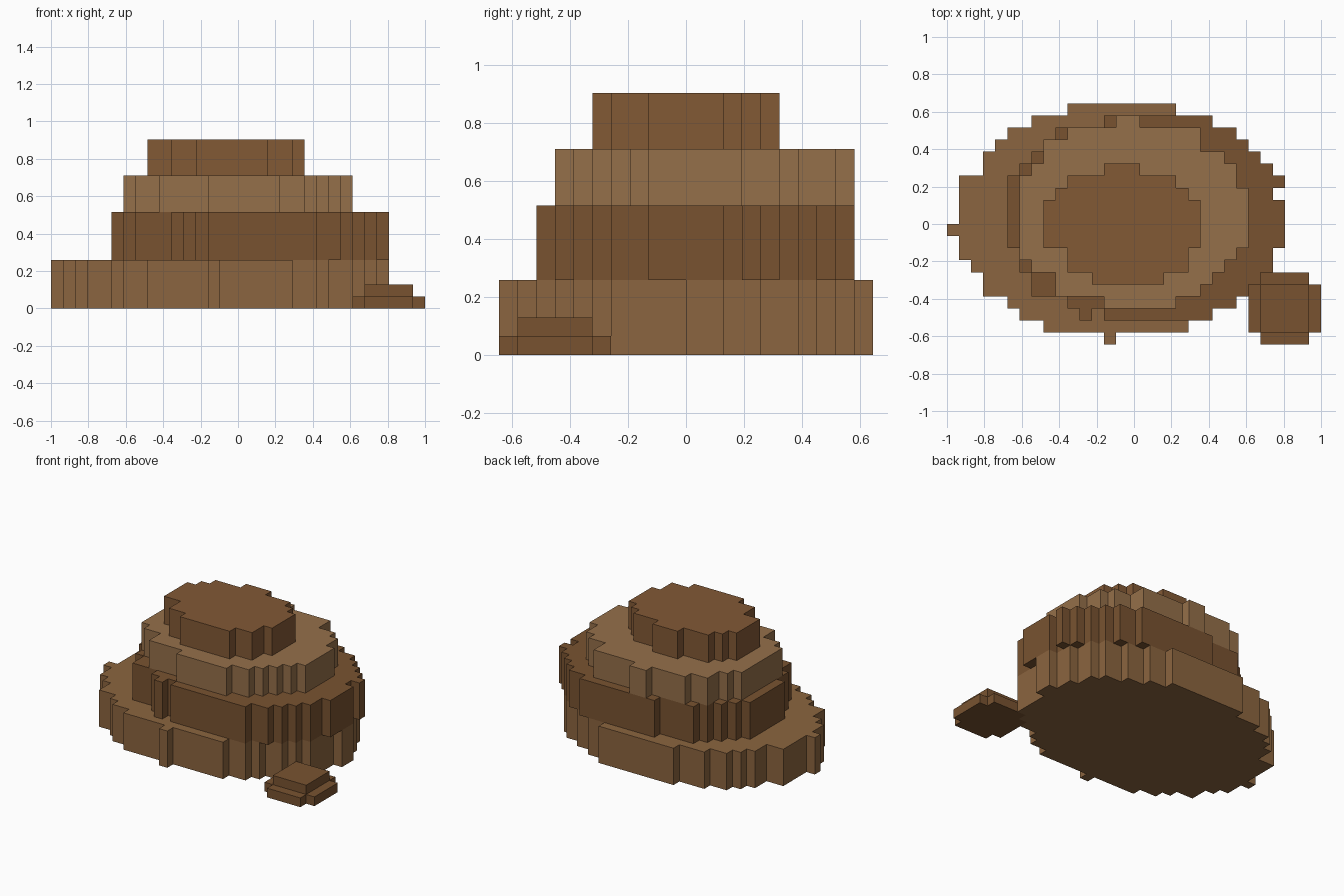
import bpy, bmesh

if "Cube" in bpy.data.objects:
    bpy.data.objects.remove(bpy.data.objects["Cube"])

U = 2 / 31            # block size
X0, Y0 = -1.0, -10 * U


def material(name, rgb):
    m = bpy.data.materials.new(name)
    m.diffuse_color = (*rgb, 1)
    m.use_nodes = True
    m.node_tree.nodes["Principled BSDF"].inputs["Base Color"].default_value = m.diffuse_color
    return m


def slab(name, z0, z1, runs, mat):
    """Stepped slab: each run is (first row, end row, first column, end column) in blocks."""
    cells = {(i, j) for j0, j1, i0, i1 in runs for j in range(j0, j1) for i in range(i0, i1)}
    bm = bmesh.new()
    verts = {}

    def vert(i, j):
        if (i, j) not in verts:
            verts[i, j] = bm.verts.new((X0 + i * U, Y0 + j * U, z0 * U))
        return verts[i, j]

    for i, j in sorted(cells):
        bm.faces.new([vert(i, j), vert(i + 1, j), vert(i + 1, j + 1), vert(i, j + 1)])
    top = bmesh.ops.extrude_face_region(bm, geom=bm.faces[:], use_keep_orig=True)["geom"]
    bmesh.ops.translate(bm, vec=(0, 0, (z1 - z0) * U),
                        verts=[g for g in top if isinstance(g, bmesh.types.BMVert)])
    bmesh.ops.recalc_face_normals(bm, faces=bm.faces[:])
    bmesh.ops.dissolve_limit(bm, angle_limit=0.01, verts=bm.verts[:], edges=bm.edges[:])
    mesh = bpy.data.meshes.new(name)
    bm.to_mesh(mesh)
    bm.free()
    mesh.materials.append(mat)
    obj = bpy.data.objects.new(name, mesh)
    bpy.context.collection.objects.link(obj)


tan = material("tan_earth", (0.26, 0.13, 0.05))
dark = material("dark_earth", (0.19, 0.086, 0.03))
light = material("light_earth", (0.30, 0.16, 0.068))
cap = material("cap_earth", (0.225, 0.10, 0.036))

# Wide bottom tier
slab("base_tier", 0, 4, [
    (0, 1, 13, 14), (1, 2, 8, 20), (2, 3, 6, 22), (3, 4, 5, 23), (4, 5, 3, 25),
    (5, 6, 3, 26), (6, 7, 2, 27), (7, 8, 1, 27), (8, 9, 1, 27), (9, 10, 0, 27),
    (10, 12, 1, 28), (12, 14, 1, 27), (14, 15, 3, 26), (15, 16, 3, 26),
    (16, 17, 4, 25), (17, 18, 5, 23), (18, 19, 7, 21), (19, 20, 10, 19)], tan)

# Second tier, slightly overhanging on the right
slab("second_tier", 4, 8, [
    (2, 3, 11, 12), (2, 3, 13, 22), (3, 4, 10, 24), (4, 5, 7, 25), (5, 6, 7, 26),
    (6, 8, 6, 27), (8, 12, 5, 28), (12, 13, 5, 27), (13, 14, 5, 28), (14, 15, 6, 27),
    (15, 16, 7, 26), (16, 17, 8, 25), (17, 18, 9, 24), (18, 19, 13, 22)], dark)

# Third tier
slab("third_tier", 8, 11, [
    (3, 4, 13, 19), (4, 5, 9, 21), (5, 6, 9, 22), (6, 7, 7, 23), (7, 8, 6, 24),
    (8, 13, 6, 25), (13, 14, 6, 24), (14, 15, 7, 24), (15, 16, 8, 23),
    (16, 17, 8, 21), (17, 18, 10, 21), (18, 19, 14, 16)], light)

# Summit
slab("summit", 11, 14, [
    (5, 6, 12, 18), (6, 8, 10, 20), (8, 12, 8, 21), (12, 13, 9, 20),
    (13, 14, 10, 19), (14, 15, 13, 16)], cap)

# Small stepped mound at the front right
slab("mound_foot", 0, 1, [(0, 6, 26, 30), (1, 5, 25, 31)], dark)
slab("mound_top", 1, 2, [(1, 5, 26, 30)], dark)
